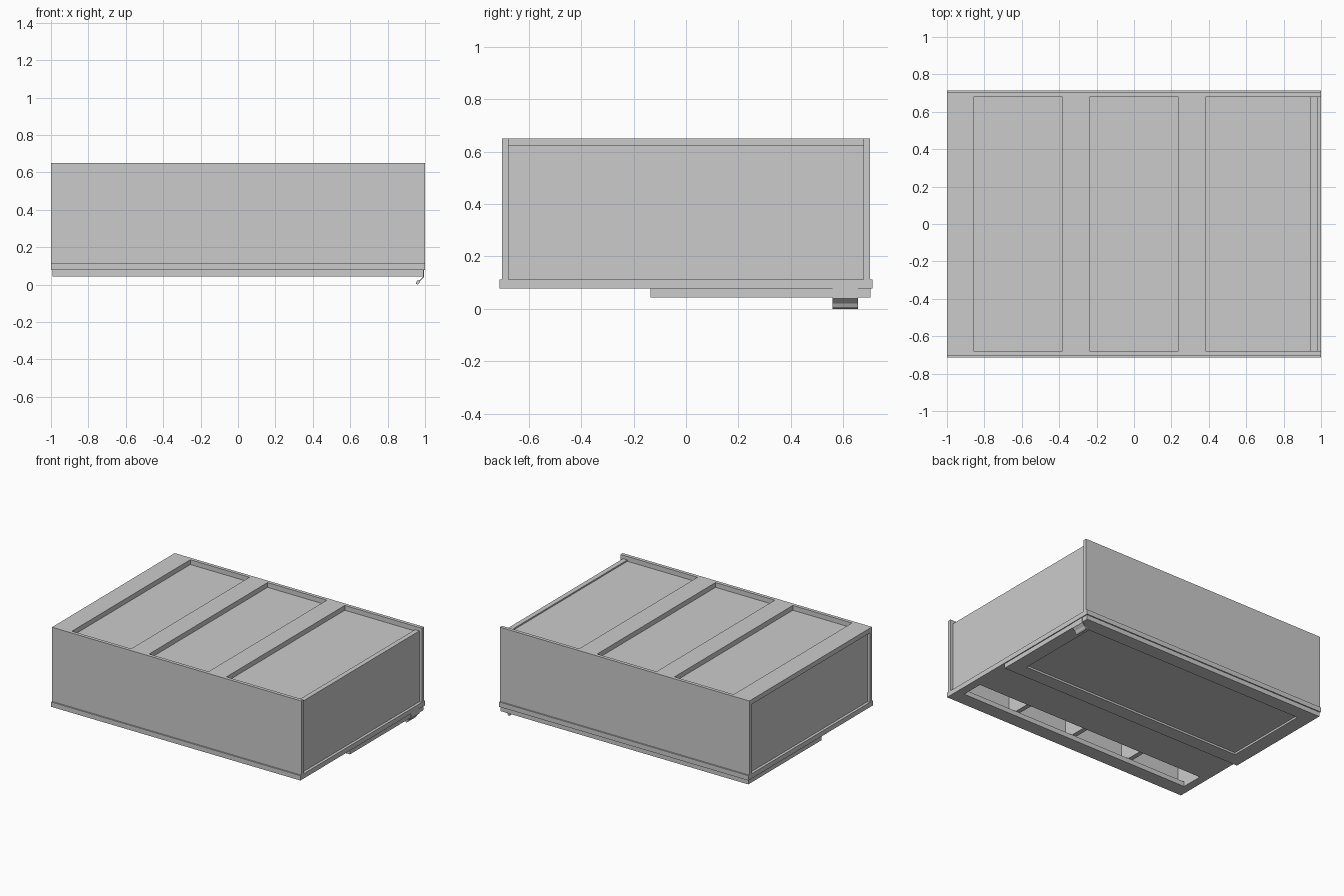
import bpy, bmesh

if "Cube" in bpy.data.objects:
    bpy.data.objects.remove(bpy.data.objects["Cube"])


def box(name, x0, x1, y0, y1, z0, z1):
    """Axis-aligned board given by its limits."""
    bm = bmesh.new()
    bmesh.ops.create_cube(bm, size=1)
    for v in bm.verts:
        v.co = (x1 if v.co.x > 0 else x0,
                y1 if v.co.y > 0 else y0,
                z1 if v.co.z > 0 else z0)
    return finish(name, bm)


def finish(name, bm):
    bmesh.ops.recalc_face_normals(bm, faces=bm.faces)
    me = bpy.data.meshes.new(name)
    bm.to_mesh(me)
    bm.free()
    ob = bpy.data.objects.new(name, me)
    bpy.context.collection.objects.link(ob)
    return ob


Z0, Z1 = 0.077, 0.112   # base thickness

# Long side boards, reaching slightly past the end panels
for s, n in ((-1, "front"), (1, "rear")):
    a, b = sorted((s * 0.678, s * 0.703))
    box(n + "_side_board", -1, 1, a, b, Z1, 0.65)

# Slightly recessed end panels
box("left_end_panel", -0.98, -0.945, -0.678, 0.678, Z1, 0.625)
box("right_end_panel", 0.945, 0.98, -0.678, 0.678, Z1, 0.625)

# Recessed top panel and its three cross slats
box("top_panel", -0.945, 0.945, -0.678, 0.678, 0.60, 0.615)
for i, (x0, x1) in enumerate(((-1, -0.857), (-0.382, -0.238), (0.238, 0.382))):
    box(f"top_slat_{i + 1}", x0, x1, -0.678, 0.678, 0.615, 0.65)

# Base frame with a long slot near the front
box("base_front_rail", -1, 1, -0.713, -0.61, Z0, Z1)
box("base_main_board", -1, 1, -0.45, 0.713, Z0, Z1)
box("base_left_rail", -1, -0.94, -0.61, -0.45, Z0, Z1)
box("base_right_rail", 0.94, 1, -0.61, -0.45, Z0, Z1)

# Inner dividers seen through the slot
for i in (-1, 0, 1):
    x = i * 0.481
    box(f"divider_{i + 2}", x - 0.017, x + 0.017, -0.678, 0.678, Z1, 0.60)

# Door under the base with a recessed panel
door = box("door", -0.993, 0.993, -0.135, 0.705, 0.044, Z0)
bm = bmesh.new()
bm.from_mesh(door.data)
bm.normal_update()
face = min(bm.faces, key=lambda f: f.calc_center_median().z)
bmesh.ops.inset_region(bm, faces=[face], thickness=0.145)
bmesh.ops.inset_region(bm, faces=[face], thickness=0.001)
bmesh.ops.translate(bm, verts=face.verts, vec=(0, 0, 0.014))
bm.to_mesh(door.data)
bm.free()

# Bent pull with a rounded lip
profile = [(0.99, 0.08), (0.99, 0.042), (0.970, 0.024), (0.959, 0.022),
           (0.953, 0.013), (0.953, 0.004), (0.960, 0.0), (0.968, 0.006),
           (0.975, 0.021), (0.995, 0.039), (0.995, 0.08)]
bm = bmesh.new()
f = bm.faces.new([bm.verts.new((x, 0.56, z)) for x, z in profile])
ext = bmesh.ops.extrude_face_region(bm, geom=[f])["geom"]
bmesh.ops.translate(bm, verts=[g for g in ext if isinstance(g, bmesh.types.BMVert)],
                    vec=(0, 0.098, 0))
finish("door_pull", bm)
